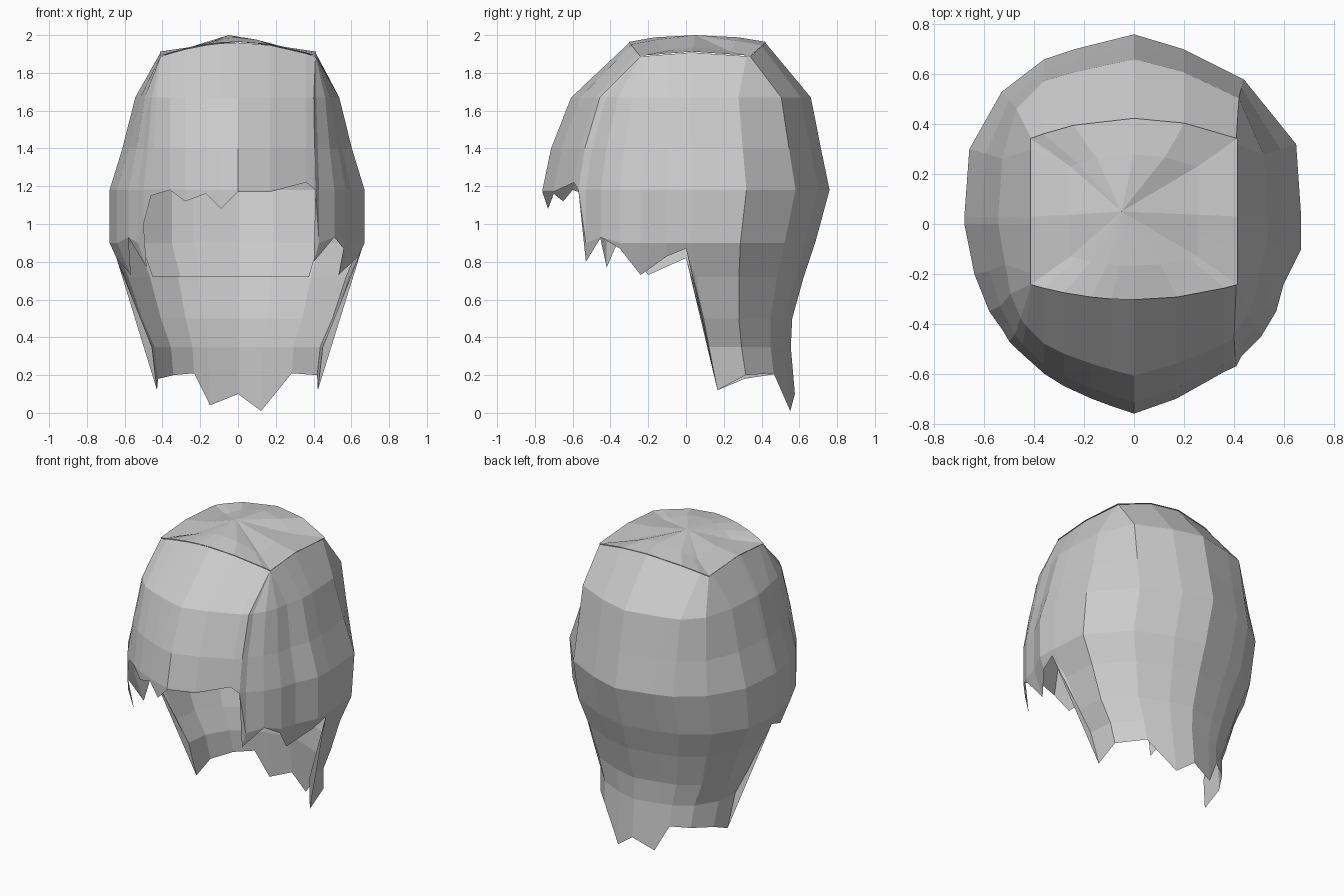
import bpy, bmesh

cube = bpy.data.objects.get("Cube")
if cube:
    bpy.data.objects.remove(cube)

grey = bpy.data.materials.new("hair grey")
grey.use_nodes = True
grey.diffuse_color = (0.6, 0.6, 0.6, 1)
grey.node_tree.nodes["Principled BSDF"].inputs["Base Color"].default_value = (0.6, 0.6, 0.6, 1)

# Outline at the widest level, front to back: x, y, height of the strand tip
LEFT = [
    (0.00, -0.76, 1.17), (0.17, -0.70, 1.17), (0.36, -0.60, 1.22), (0.41, -0.57, 1.18),   # fringe
    (0.43, -0.53, 0.80), (0.51, -0.45, 0.93), (0.57, -0.35, 0.87), (0.60, -0.24, 0.73),   # side lock
    (0.67, -0.10, 0.83), (0.67, 0.00, 0.87),
    (0.67, 0.03, 0.12), (0.65, 0.32, 0.20), (0.44, 0.58, 0.21), (0.20, 0.70, 0.01),       # nape
]
RIGHT = [
    (-0.09, -0.73, 1.08), (-0.17, -0.70, 1.16), (-0.28, -0.65, 1.12), (-0.36, -0.60, 1.18),
    (-0.46, -0.51, 1.15), (-0.50, -0.47, 1.00), (-0.53, -0.42, 0.77), (-0.58, -0.35, 0.93),
    (-0.64, -0.20, 0.73), (-0.68, 0.00, 0.82),
    (-0.68, 0.03, 0.12), (-0.66, 0.30, 0.18), (-0.53, 0.53, 0.20), (-0.36, 0.66, 0.21),
    (-0.24, 0.70, 0.04), (0.00, 0.76, 0.10),
]
OUTLINE = LEFT + RIGHT[::-1]
# Height, width scale, front depth scale, back depth scale
LEVELS = [(1.67, 0.80, 0.80, 0.87), (1.40, 0.90, 0.94, 0.94), (1.18, 1.0, 1.0, 1.0),
          (0.90, 1.0, 1.0, 0.90), (0.72, 0.88, 1.0, 0.82), (0.50, 0.77, 1.0, 0.74),
          (0.35, 0.67, 1.0, 0.73), (0.00, 0.61, 1.0, 0.77)]


def scales(z):
    """Blend the level scales at a height."""
    for a, b in zip(LEVELS, LEVELS[1:]):
        if z >= b[0]:
            t = (a[0] - z) / (a[0] - b[0])
            return [p + (q - p) * t for p, q in zip(a[1:], b[1:])]
    return LEVELS[-1][1:]


def point(x, y, z):
    sx, sf, sb = scales(z)
    if z > 1.18:                               # only the sides draw in above the widest level
        sx = 1 - (1 - sx) * max(0, min(1, (abs(x) - 0.38) / 0.27))
    py = y * (sf if y < 0 else sb)
    if y > 0 and z < 0.87:                     # nape edge sweeps backwards
        py += (0.87 - z) * 0.2 * (1 - y / 0.76)
    return (x * sx, py, z)


def rim(x, y, inset=1.0, lift=0.0):
    """Point on the squarish, bowed rim of the crown."""
    px = max(-0.41, min(0.41, x))
    u = (px / 0.41) ** 2
    py = max(-0.30 + 0.06 * u, min(0.42 - 0.08 * u, y))
    z = 1.96 - 0.05 * u - 0.08 * u * abs(py - 0.05)
    return (px * inset, 0.05 + (py - 0.05) * inset, z + lift)


def skin(name, columns, closed):
    """Stretch faces across neighbouring columns of points."""
    bm = bmesh.new()
    grid = [[bm.verts.new(p) for p in col] for col in columns]
    pairs = list(zip(grid, grid[1:]))
    if closed:
        pairs.append((grid[-1], grid[0]))
    for a, b in pairs:
        for i in range(len(a) - 1):
            bm.faces.new((a[i], a[i + 1], b[i + 1], b[i]))
    bmesh.ops.remove_doubles(bm, verts=bm.verts, dist=0.0005)
    bmesh.ops.dissolve_degenerate(bm, edges=bm.edges, dist=0.0005)
    bmesh.ops.recalc_face_normals(bm, faces=bm.faces)
    top = max(bm.faces, key=lambda f: f.calc_center_median().z)
    if top.normal.z < 0:
        bmesh.ops.reverse_faces(bm, faces=bm.faces)
    mesh = bpy.data.meshes.new(name)
    bm.to_mesh(mesh)
    bm.free()
    mesh.materials.append(grey)
    obj = bpy.data.objects.new(name, mesh)
    bpy.context.collection.objects.link(obj)


# Fringe, side locks and nape as one shell
skin("hair_shell",
     [[rim(x, y)] + [point(x, y, max(row[0], tip)) for row in LEVELS] for x, y, tip in OUTLINE], True)

# Crown plate, slightly proud of the shell rim
skin("crown",
     [[rim(x, y, 1.01, 0.004), rim(x, y, 0.62, 0.028), (-0.05, 0.05, 2.0)] for x, y, tip in OUTLINE], True)

# Inner layer lining the back of the head
skin("inner_nape_layer",
     [[point(x * 0.97, y * 0.97, z) for z in (1.40, 1.18, 0.90, 0.72)]
      for x, y, tip in OUTLINE if y > 0.4], False)
